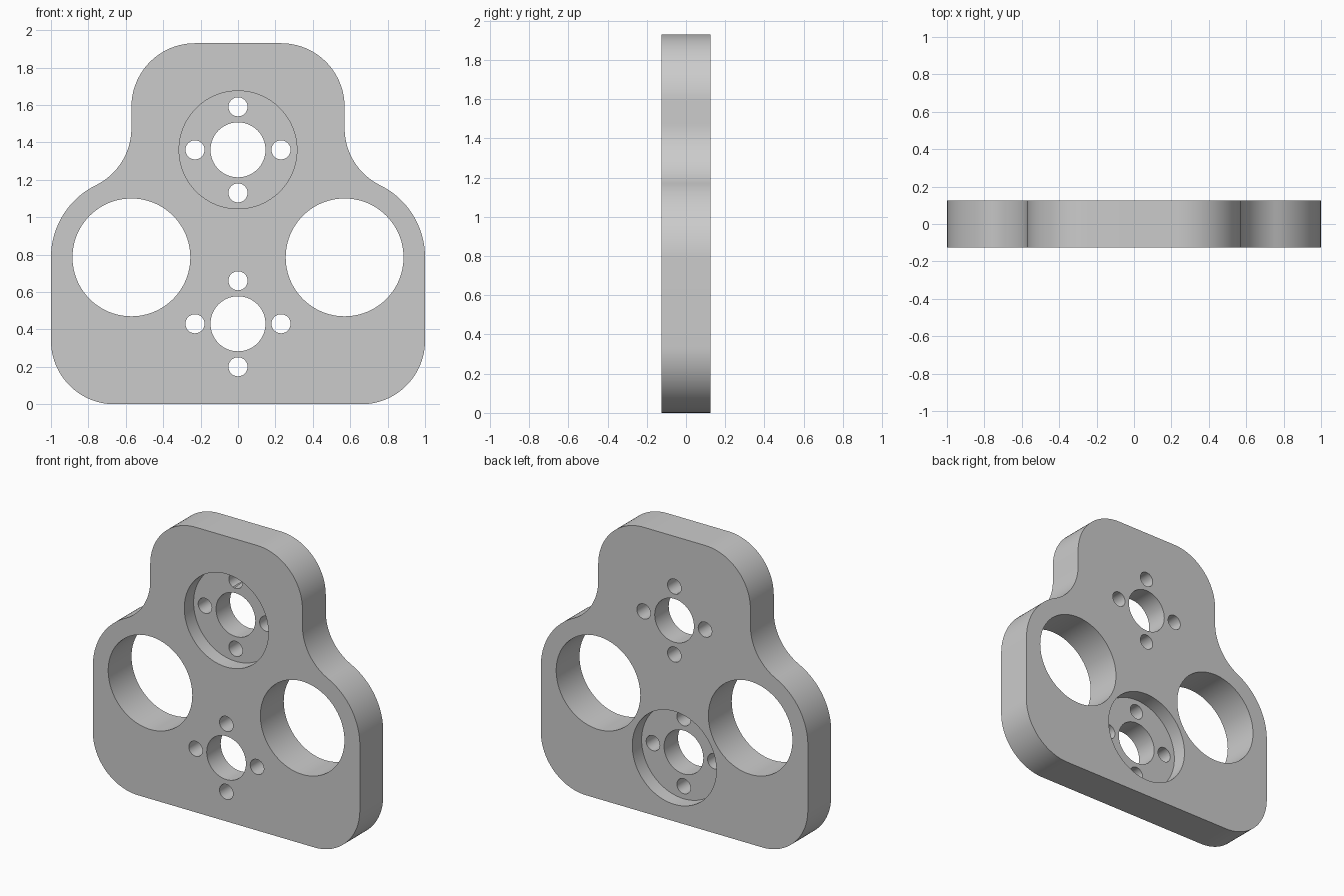
import bpy, bmesh
from math import sin, cos, radians, sqrt, acos, degrees, pi
from mathutils import Matrix, Vector

default = bpy.data.objects.get("Cube")
if default:
    bpy.data.objects.remove(default, do_unlink=True)

HALF = 0.125          # half the plate thickness
HEIGHT = 1.93
R = 0.34              # corner and waist fillet radius
SIDE_X, SIDE_Z, SIDE_R = 0.57, 0.785, 0.43   # shoulder arcs
BORE_DEPTH = 0.1

grey = bpy.data.materials.new("plain grey")
grey.use_nodes = True
grey.diffuse_color = (0.6, 0.6, 0.6, 1)
grey.node_tree.nodes["Principled BSDF"].inputs["Base Color"].default_value = (0.6, 0.6, 0.6, 1)


def arc(cx, cz, r, start, end, steps=24):
    angles = [radians(start + (end - start) * i / steps) for i in range(steps + 1)]
    return [(cx + r * cos(a), cz + r * sin(a)) for a in angles]


def new_object(name, bm):
    bmesh.ops.recalc_face_normals(bm, faces=bm.faces)
    mesh = bpy.data.meshes.new(name)
    bm.to_mesh(mesh)
    bm.free()
    mesh.materials.append(grey)
    obj = bpy.data.objects.new(name, mesh)
    bpy.context.collection.objects.link(obj)
    return obj


# Outline of the right half, from bottom to top, with a tangent concave waist
waist_x = SIDE_X + R
waist_z = SIDE_Z + sqrt((SIDE_R + R) ** 2 - R ** 2)
tangent = degrees(acos(R / (SIDE_R + R)))
half = arc(1 - R, R, R, -90, 0)
half += arc(SIDE_X, SIDE_Z, SIDE_R, 0, tangent)
half += arc(waist_x, waist_z, R, 180 + tangent, 180)[1:]
half += arc(SIDE_X - R, HEIGHT - R, R, 0, 90)
outline = half + [(-x, z) for x, z in reversed(half)]

# Plate body
bm = bmesh.new()
face = bm.faces.new([bm.verts.new((x, -HALF, z)) for x, z in outline])
front = bmesh.ops.extrude_face_region(bm, geom=[face])
moved = [v for v in front["geom"] if isinstance(v, bmesh.types.BMVert)]
bmesh.ops.translate(bm, verts=moved, vec=Vector((0, 2 * HALF, 0)))
plate = new_object("mounting_plate", bm)


def cut(x, z, r, y0=-0.2, y1=0.2, sides=64):
    """Cut a round hole running along y from y0 to y1."""
    bm = bmesh.new()
    place = Matrix.Translation((x, (y0 + y1) / 2, z)) @ Matrix.Rotation(pi / 2, 4, 'X')
    bmesh.ops.create_cone(bm, cap_ends=True, segments=sides, radius1=r, radius2=r,
                          depth=y1 - y0, matrix=place)
    cutter = new_object("hole_cutter", bm)
    cutter.hide_render = True
    mod = plate.modifiers.new("hole", 'BOOLEAN')
    mod.operation = 'DIFFERENCE'
    mod.solver = 'EXACT'
    mod.object = cutter
    bpy.ops.object.modifier_apply(modifier=mod.name)
    bpy.data.objects.remove(cutter, do_unlink=True)


bpy.ops.object.select_all(action='DESELECT')
bpy.context.view_layer.objects.active = plate
plate.select_set(True)

# Two large side openings
for side in (-1, 1):
    cut(side * SIDE_X, SIDE_Z, 0.315, sides=96)

# Counterbores: upper one in the front, lower one in the back
UPPER_Z, LOWER_Z = 1.36, 0.43
cut(0, UPPER_Z, 0.315, y0=-0.2, y1=-HALF + BORE_DEPTH, sides=96)
cut(0, LOWER_Z, 0.315, y0=HALF - BORE_DEPTH, y1=0.2, sides=96)

# Shaft holes, each ringed by four bolt holes
for z in (UPPER_Z, LOWER_Z):
    cut(0, z, 0.147)
    for i in range(4):
        a = i * pi / 2
        cut(0.23 * cos(a), z + 0.23 * sin(a), 0.051, sides=32)

bpy.ops.object.shade_smooth_by_angle(angle=radians(30))
